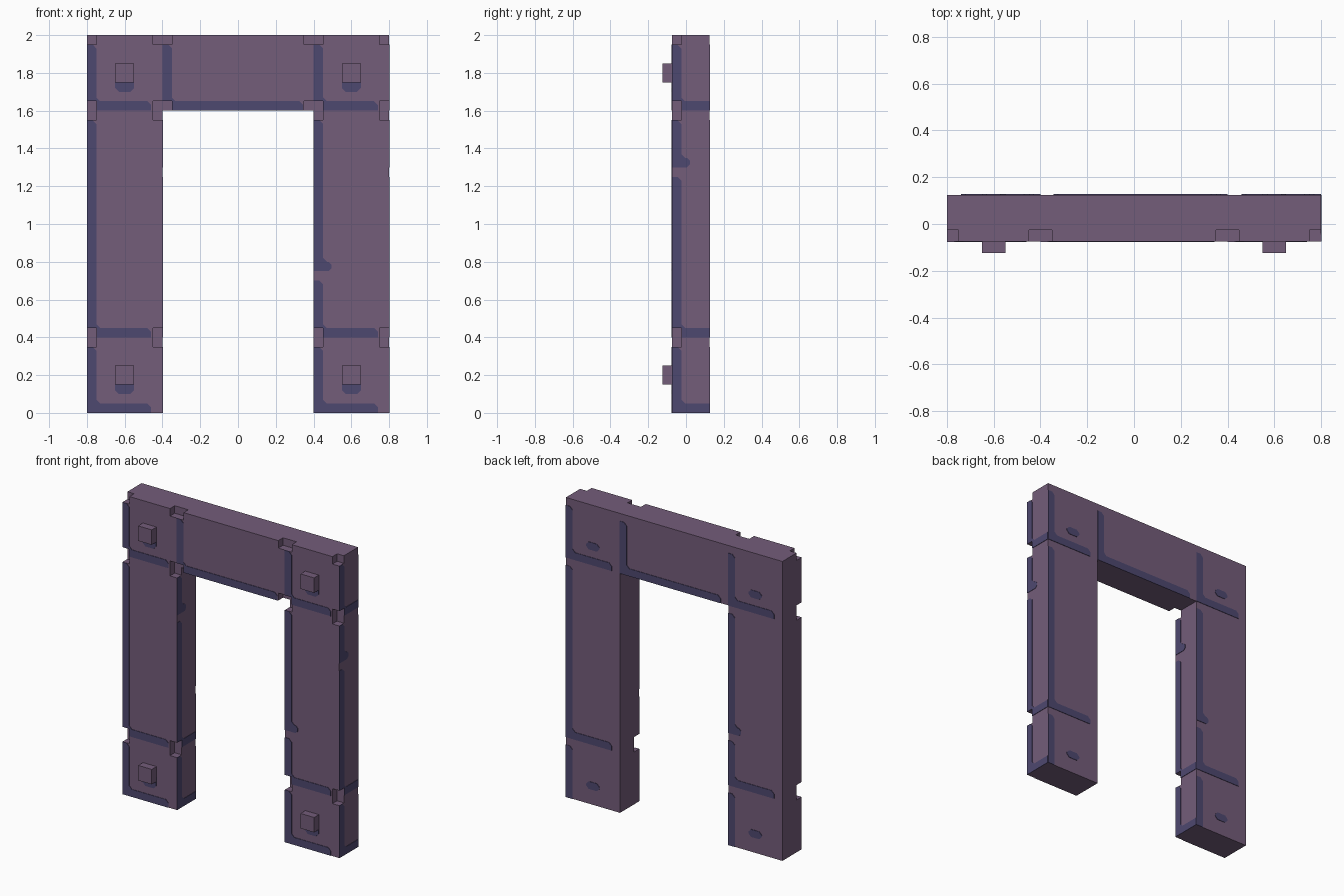
import bpy
import bmesh
from mathutils import Matrix

if "Cube" in bpy.data.objects:
    bpy.data.objects.remove(bpy.data.objects["Cube"], do_unlink=True)

FRONT, BACK = -0.075, 0.125
LINE, CUT = 0.05, 0.02      # painted line width, corner chamfer
THICK = 0.003               # paint plate thickness


def material(name, colour):
    m = bpy.data.materials.new(name)
    m.use_nodes = True
    m.diffuse_color = (*colour, 1)
    bsdf = m.node_tree.nodes["Principled BSDF"]
    bsdf.inputs["Base Color"].default_value = (*colour, 1)
    bsdf.inputs["Roughness"].default_value = 0.9
    return m


stone = material("dusty purple", (0.174, 0.109, 0.195))
seam = material("slate blue", (0.076, 0.065, 0.162))


def make_object(name, bm, mat):
    bmesh.ops.recalc_face_normals(bm, faces=bm.faces)
    mesh = bpy.data.meshes.new(name)
    bm.to_mesh(mesh)
    bm.free()
    mesh.materials.append(mat)
    ob = bpy.data.objects.new(name, mesh)
    bpy.context.collection.objects.link(ob)
    return ob


def prism(bm, outline, place, d0, d1):
    """Extrude a 2D outline between two depths of a placed surface."""
    rings = [[bm.verts.new(place(u, v, d)) for u, v in outline] for d in (d0, d1)]
    bm.faces.new(rings[0])
    bm.faces.new(rings[1])
    for i in range(len(outline)):
        bm.faces.new((rings[0][i - 1], rings[0][i], rings[1][i], rings[1][i - 1]))


def cubes(name, centres, mat, size=0.1):
    bm = bmesh.new()
    for c in centres:
        bmesh.ops.create_cube(bm, size=size, matrix=Matrix.Translation(c))
    return make_object(name, bm, mat)


# Surfaces that carry paint: (u, v, distance outward) -> position
def on_front(u, v, d):
    return (u, FRONT - d, v)


def on_back(u, v, d):
    return (-u, BACK + d, v)


def on_side(x):
    return lambda u, v, d: (x + d, u, v)


# Painted outlines
def corner_line(u, v, end, top, round_end=True):
    """L shaped seam: up the left edge and along the bottom."""
    c = CUT if round_end else 0.0001
    return [(u, v), (end, v), (end, v + LINE - c), (end - c, v + LINE),
            (u + LINE + CUT, v + LINE), (u + LINE, v + LINE + CUT),
            (u + LINE, top - CUT), (u + LINE - CUT, top), (u, top)]


def upright_line(u, v, top):
    return [(u, v), (u + LINE, v), (u + LINE, top - CUT), (u + LINE - CUT, top), (u, top)]


def hooked_line(u, v, top):
    """Upright seam with a short crack turning in at its foot."""
    tip = u + 2 * LINE
    return [(u, v), (tip - CUT, v), (tip - 0.005, v + 0.015), (tip - 0.005, v + 0.035),
            (tip - CUT, v + LINE), (u + LINE + CUT, v + LINE),
            (u + LINE, v + LINE + CUT), (u + LINE, top - CUT),
            (u + LINE - CUT, top), (u, top)]


def pill(u0, v0, u1, v1):
    return [(u0 + CUT, v0), (u1 - CUT, v0), (u1, v0 + CUT), (u1, v1 - CUT),
            (u1 - CUT, v1), (u0 + CUT, v1), (u0, v1 - CUT), (u0, v0 + CUT)]


def face_outlines(back):
    shapes = [corner_line(-0.4, 1.6, 0.345, 1.95)]
    for u in (-0.8, 0.4):
        end = u + 0.34
        foot = upright_line(u, 0, 0.35) if back else corner_line(u, 0, end, 0.35)
        shapes += [foot, corner_line(u, 1.6, end, 1.95)]
        if u < 0:
            shapes.append(corner_line(u, 0.4, end, 1.55))
        else:
            shapes += [corner_line(u, 0.4, end, 0.7), hooked_line(u, 0.75, 1.55)]
        for z in (0.1, 1.7):
            shapes.append(pill(u + 0.15, z, u + 0.25, z + (LINE if back else 0.1)))
    return shapes


def side_outlines(outer):
    shapes = [corner_line(FRONT, 0, BACK, 0.35, False),
              corner_line(FRONT, 0.4, BACK, 1.25, False),
              hooked_line(FRONT, 1.3, 1.55)]
    if outer:
        shapes.append(corner_line(FRONT, 1.6, BACK, 1.95, False))
    return shapes


def paint(name, outlines, place):
    bm = bmesh.new()
    for outline in outlines:
        prism(bm, outline, place, 0, THICK)
    return make_object(name, bm, seam)


# Doorway frame
bm = bmesh.new()
half = [(0.4, 1.6), (0.4, 0), (0.8, 0), (0.8, 2)]
prism(bm, half + [(-x, z) for x, z in reversed(half)], on_front, 0, FRONT - BACK)
frame = make_object("doorway_frame", bm, stone)

# Seams on the front, back and +x sides
front_seams = paint("front_seams", face_outlines(False), on_front)
paint("back_seams", face_outlines(True), on_back)
outer_seams = paint("outer_side_seams", side_outlines(True), on_side(0.8))
inner_seams = paint("inner_side_seams", side_outlines(False), on_side(-0.4))

# Notches chipped out of the front edges
cutter = cubes("notch_cutter", [(x, FRONT, z) for x in (-0.8, -0.4, 0.4, 0.8)
                                for z in (0.4, 1.6, 2)], stone)
cutter.hide_render = True
for ob in (frame, front_seams, outer_seams, inner_seams):
    mod = ob.modifiers.new("notches", "BOOLEAN")
    mod.operation, mod.solver, mod.object = "DIFFERENCE", "EXACT", cutter
    bpy.context.view_layer.objects.active = ob
    bpy.ops.object.modifier_apply(modifier=mod.name)
    # Keep only the object's own colour
    own = seam if ob is not frame else stone
    ob.data.materials.clear()
    ob.data.materials.append(own)
    for p in ob.data.polygons:
        p.material_index = 0
bpy.data.objects.remove(cutter, do_unlink=True)

# Square studs
cubes("front_studs", [(x, FRONT, z) for x in (-0.6, 0.6) for z in (0.2, 1.8)], stone)
